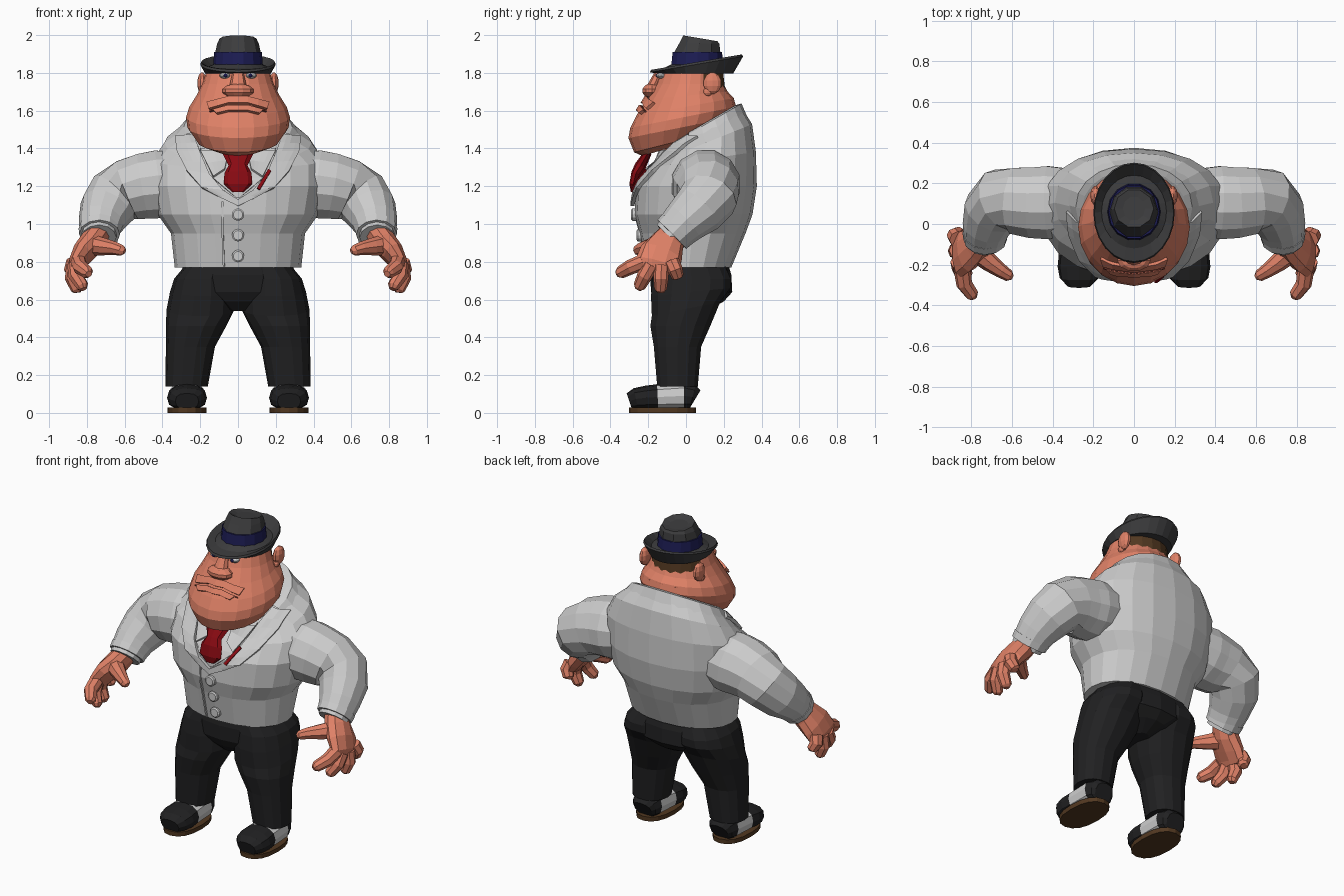
import bpy, bmesh
from math import cos, sin, pi, copysign
from mathutils import Vector
from mathutils.bvhtree import BVHTree


def material(name, r, g, b):
    m = bpy.data.materials.new(name)
    m.diffuse_color = (r, g, b, 1)
    return m


SKIN = material("skin", .74, .22, .135)
BLACK = material("black_cloth", .015, .015, .016)
FELT = material("dark_felt", .045, .045, .047)
NAVY = material("navy", .012, .012, .09)
RED = material("red", .25, .003, .006)
BROWN = material("brown", .085, .04, .015)
WHITE = material("white", .8, .8, .8)
DARK = material("mouth_dark", .25, .06, .04)


def build(name, verts, faces, mat=None, mirror=False, keep=None):
    bm = bmesh.new()
    vs = [bm.verts.new(v) for v in verts]
    for f in faces:
        bm.faces.new([vs[i] for i in f])
    if keep:
        bad = [f for f in bm.faces if not keep(f.calc_center_median())]
        bmesh.ops.delete(bm, geom=bad, context='FACES')
    bmesh.ops.recalc_face_normals(bm, faces=bm.faces[:])
    me = bpy.data.meshes.new(name)
    bm.to_mesh(me)
    bm.free()
    ob = bpy.data.objects.new(name, me)
    bpy.context.collection.objects.link(ob)
    if mat:
        me.materials.append(mat)
    if mirror:
        ob.modifiers.new("mirror", 'MIRROR')
    return ob


def skin_rings(name, rings, mat, mirror=False, keep=None):
    n = len(rings[0])
    faces = [(k * n + i, k * n + (i + 1) % n, (k + 1) * n + (i + 1) % n, (k + 1) * n + i)
             for k in range(len(rings) - 1) for i in range(n)]
    faces += [tuple(range(n)), tuple(range((len(rings) - 1) * n, len(rings) * n))]
    return build(name, [v for r in rings for v in r], faces, mat, mirror, keep)


def oval(n, sq):
    """Unit superellipse points; sq below 1 is boxier."""
    angles = [2 * pi * i / n for i in range(n)]
    return [[copysign(abs(t) ** sq, t) for t in (cos(a), sin(a))] for a in angles]


def loft(name, rows, mat=None, n=16, cx=0, sq=1.0, mirror=False, keep=None):
    """Stack of level rings; each row is (cy, z, rx, ry[, tilt[, cx]])."""
    rings = []
    for row in rows:
        cy, z, rx, ry, tilt, ox = (list(row) + [0, cx][len(row) - 4:])[:6]
        rings.append([Vector((ox + rx * x, cy + ry * y, z + tilt * ry * y)) for x, y in oval(n, sq)])
    return skin_rings(name, rings, mat, mirror, keep)


def tube(name, pts, mat=None, n=10, ref=(1, 0, 0), mirror=False, sq=1.0):
    """Sweep along a path; each point is (x, y, z, a[, b])."""
    ps = [Vector(p[:3]) for p in pts]
    rings = []
    for i, p in enumerate(pts):
        t = (ps[min(i + 1, len(ps) - 1)] - ps[max(i - 1, 0)]).normalized()
        r = Vector(ref)
        u = (r - t * r.dot(t)).normalized()
        v = t.cross(u)
        rings.append([ps[i] + u * p[3] * x + v * p[-1] * y for x, y in oval(n, sq)])
    return skin_rings(name, rings, mat, mirror)


def ball(name, loc, size, mat, mirror=False):
    x, y, z = loc
    rows = [(y, z + size[2] * sin(a), size[0] * cos(a), size[1] * cos(a))
            for a in (-1.35, -.8, -.25, .25, .8, 1.35)]
    return loft(name, rows, mat, 10, x, mirror=mirror)


def tree(ob):
    me = ob.data
    return BVHTree.FromPolygons([v.co for v in me.vertices], [p.vertices[:] for p in me.polygons])


def panel(name, target, a, b, off, mat=None, thick=.015, mirror=False, cols=5):
    """Strip between two (x, z) edges, laid on the front of the target."""
    rows = []
    for i in range(len(a) - 1):
        for t in (0, .5):
            rows.append([Vector(e[i]).lerp(Vector(e[i + 1]), t) for e in (a, b)])
    rows.append([Vector(a[-1]), Vector(b[-1])])
    verts = []
    for p, q in rows:
        for k in range(cols):
            x, z = p.lerp(q, k / (cols - 1))
            hit = target.ray_cast(Vector((x, -2, z)), Vector((0, 1, 0)))[0]
            verts.append(Vector((x, (hit.y if hit else 0) - off, z)))
    faces = [(r * cols + k, r * cols + k + 1, (r + 1) * cols + k + 1, (r + 1) * cols + k)
             for r in range(len(rows) - 1) for k in range(cols - 1)]
    ob = build(name, verts, faces, mat, mirror)
    m = ob.modifiers.new("thickness", 'SOLIDIFY')
    m.thickness, m.offset = thick, 0
    return ob


# Jacket body
jacket = loft("jacket", [(.015, .77, .335, .225), (.035, .95, .355, .28), (.04, 1.05, .425, .312),
                         (.055, 1.20, .455, .32), (.09, 1.34, .452, .28, .15),
                         (.105, 1.43, .39, .245, .4), (.08, 1.50, .285, .21, .6)], None, 20, sq=.92)
front = tree(jacket)
loft("jacket_collar", [(.10, 1.45, .345, .222, .55), (.082, 1.515, .287, .212, .58),
                       (.075, 1.52, .255, .19, .58)], None, 20, sq=.95, keep=lambda c: c.y > .02)
panel("lapel", front, [(.235, 1.47), (.2, 1.38), (.15, 1.26), (.08, 1.18), (0, 1.13)],
      [(.33, 1.46), (.32, 1.38), (.27, 1.28), (.19, 1.19), (0, 1.095)], .014, None, .02, True)
panel("front_edge", front, [(-.086, 1.12), (-.086, .94), (-.08, .775)],
      [(-.076, 1.12), (-.076, .94), (-.07, .775)], .005, None, .01, cols=2)
for i, z in enumerate((1.05, .94, .83)):
    y = front.ray_cast(Vector((0, -2, z)), Vector((0, 1, 0)))[0].y
    tube(f"button_{i + 1}", [(0, y + .02, z, .033), (0, y - .012, z, .033), (0, y - .018, z, .025)], n=12)

# Shirt and tie
panel("shirt_front", front, [(-.2, 1.40), (-.13, 1.24), (-.01, 1.14)],
      [(.2, 1.40), (.13, 1.24), (.01, 1.14)], .005, WHITE, .01, cols=7)
panel("shirt_collar", front, [(.05, 1.38), (.07, 1.29)], [(.2, 1.39), (.13, 1.25)], .022, WHITE, .012, True)
tube("tie", [(0, -.2, 1.38, .085, .02), (0, -.24, 1.31, .05, .03), (0, -.265, 1.27, .072, .025),
             (0, -.28, 1.21, .075, .02), (0, -.28, 1.17, .03, .012)], RED, 8)
panel("brace_strap", front, [(.16, 1.29), (.10, 1.19)], [(.175, 1.28), (.115, 1.18)], .03, RED, .01, cols=2)

# Sleeves and cuffs
bend = (0, .7, -.7)
tube("sleeve", [(.26, .11, 1.23, .16), (.42, .105, 1.21, .186), (.50, .105, 1.20, .18),
                (.585, .115, 1.18, .168), (.655, .12, 1.14, .155), (.70, .065, 1.075, .142),
                (.725, -.01, 1.01, .12), (.733, -.065, .955, .106)], None, 12, bend, True)
tube("sleeve_hem", [(.732, -.045, .975, .112), (.733, -.075, .945, .108)], None, 12, bend, True)
tube("shirt_cuff", [(.735, -.06, .96, .095), (.736, -.09, .93, .092)], WHITE, 12, bend, True)

# Hands: palm, thumb and four fingers
tube("palm", [(.735, -.065, .96, .068, .065), (.775, -.10, .90, .092, .068), (.822, -.13, .845, .115, .06),
              (.855, -.15, .79, .118, .044), (.862, -.155, .755, .09, .03)], SKIN, 10, (0, 1, -.25), True)
tube("thumb", [(.78, -.13, .89, .058), (.71, -.19, .88, .046), (.655, -.23, .872, .036),
               (.615, -.255, .86, .029), (.60, -.262, .855, .014)], SKIN, 8, (0, 0, 1), True)
knuckles = [(.845, -.225, .80), (.862, -.185, .785), (.868, -.13, .78), (.868, -.075, .80)]
tips = [(.79, -.365, .735), (.818, -.255, .655), (.85, -.135, .637), (.86, -.04, .71)]
for i, (k, t) in enumerate(zip(knuckles, tips)):
    k, t = Vector(k), Vector(t)
    m = k.lerp(t, .5) + Vector((.018, 0, .004))
    tube(f"finger_{i + 1}", [(*k, .042), (*m, .04), (*k.lerp(t, .88), .033), (*t, .018)],
         SKIN, 8, (1, 0, 0), True)

# Trousers
loft("trouser_seat", [(.02, .80, .28, .20), (.025, .73, .31, .215), (.03, .64, .29, .215),
                      (.02, .59, .16, .18), (.0, .54, .06, .11)], BLACK, 16, sq=.9)
loft("trouser_leg", [(-.045, .14, .112, .11, 0, .272), (-.045, .35, .13, .128, 0, .252),
                     (-.03, .46, .16, .162, 0, .222), (.0, .55, .18, .185, .2, .198),
                     (.025, .64, .172, .215, .1, .188), (.03, .71, .155, .212, 0, .183),
                     (.02, .78, .13, .19, 0, .15)],
     BLACK, 14, sq=.9, mirror=True)

# Two-tone shoes on brown soles
shoe = tube("shoe", [(.27, .05, .075, .06, .052), (.27, .035, .084, .08, .066), (.27, -.01, .09, .094, .074),
                     (.27, -.15, .084, .1, .068), (.27, -.21, .08, .106, .064),
                     (.27, -.265, .074, .096, .058), (.27, -.30, .062, .062, .044)],
            BLACK, 12, mirror=True, sq=.8)
shoe.data.materials.append(WHITE)
for p in shoe.data.polygons:
    p.material_index = int(-.14 < p.center.y < -.03)
loft("shoe_sole", [(-.125, 0, .102, .177), (-.125, .028, .104, .178)], BROWN, 16, .27, .85, True)

# Head with heavy jowls
head = loft("head", [(-.08, 1.405, .13, .15, .3), (-.055, 1.435, .215, .22, .25), (-.03, 1.51, .268, .275, .2),
                     (-.015, 1.565, .275, .28, .2), (-.005, 1.62, .258, .258, .18), (.005, 1.68, .22, .215, .1),
                     (.02, 1.74, .19, .18), (.03, 1.815, .165, .16)], SKIN, 20)
face = tree(head)
loft("neck", [(.07, 1.47, .22, .18, .5), (.05, 1.60, .235, .205, .3)], SKIN, 16)
panel("lower_lip", face, [(-.13, 1.60), (-.05, 1.622), (.05, 1.622), (.13, 1.60)],
      [(-.11, 1.58), (-.05, 1.595), (.05, 1.595), (.11, 1.58)], .004, SKIN, .03)
panel("mouth_line", face, [(-.15, 1.6), (-.05, 1.628), (.05, 1.628), (.15, 1.6)],
      [(-.15, 1.594), (-.05, 1.622), (.05, 1.622), (.15, 1.594)], .012, DARK, .012, cols=2)
panel("upper_lip", face, [(-.16, 1.64), (-.05, 1.67), (.05, 1.67), (.16, 1.64)],
      [(-.15, 1.605), (-.05, 1.635), (.05, 1.635), (.15, 1.605)], .004, SKIN, .028)
ball("nose", (0, -.18, 1.705), (.085, .055, .04), SKIN)
tube("nose_bridge", [(0, -.18, 1.71, .05, .035), (0, -.14, 1.80, .03, .025)], SKIN, 8)
ball("eye", (.07, -.132, 1.786), (.03, .025, .016), WHITE, True)
ball("iris", (.066, -.152, 1.786), (.012, .01, .01), NAVY, True)
ball("ear", (.19, .14, 1.745), (.026, .05, .058), SKIN, True)
ball("ear_lobe", (.188, .115, 1.70), (.02, .025, .024), SKIN, True)
loft("hair", [(.035, 1.685, .186, .178), (.035, 1.81, .175, .163)], BROWN, 18, keep=lambda c: c.y > .07)

# Hat
loft("hat_brim", [(.05, 1.797, .175, .2), (.055, 1.845, .2, .247, .17), (.055, 1.857, .195, .24, .17),
                  (.06, 1.832, .16, .18, .05), (.06, 1.85, .12, .13)], FELT, 24)
loft("hat_crown", [(.06, 1.83, .122, .13), (.06, 1.91, .12, .128), (.07, 1.955, .11, .112),
                   (.076, 1.983, .097, .095, -.17), (.076, 1.972, .055, .06, -.1)], FELT, 10)
loft("hat_band", [(.06, 1.835, .132, .142), (.06, 1.91, .126, .134)], NAVY, 14)
